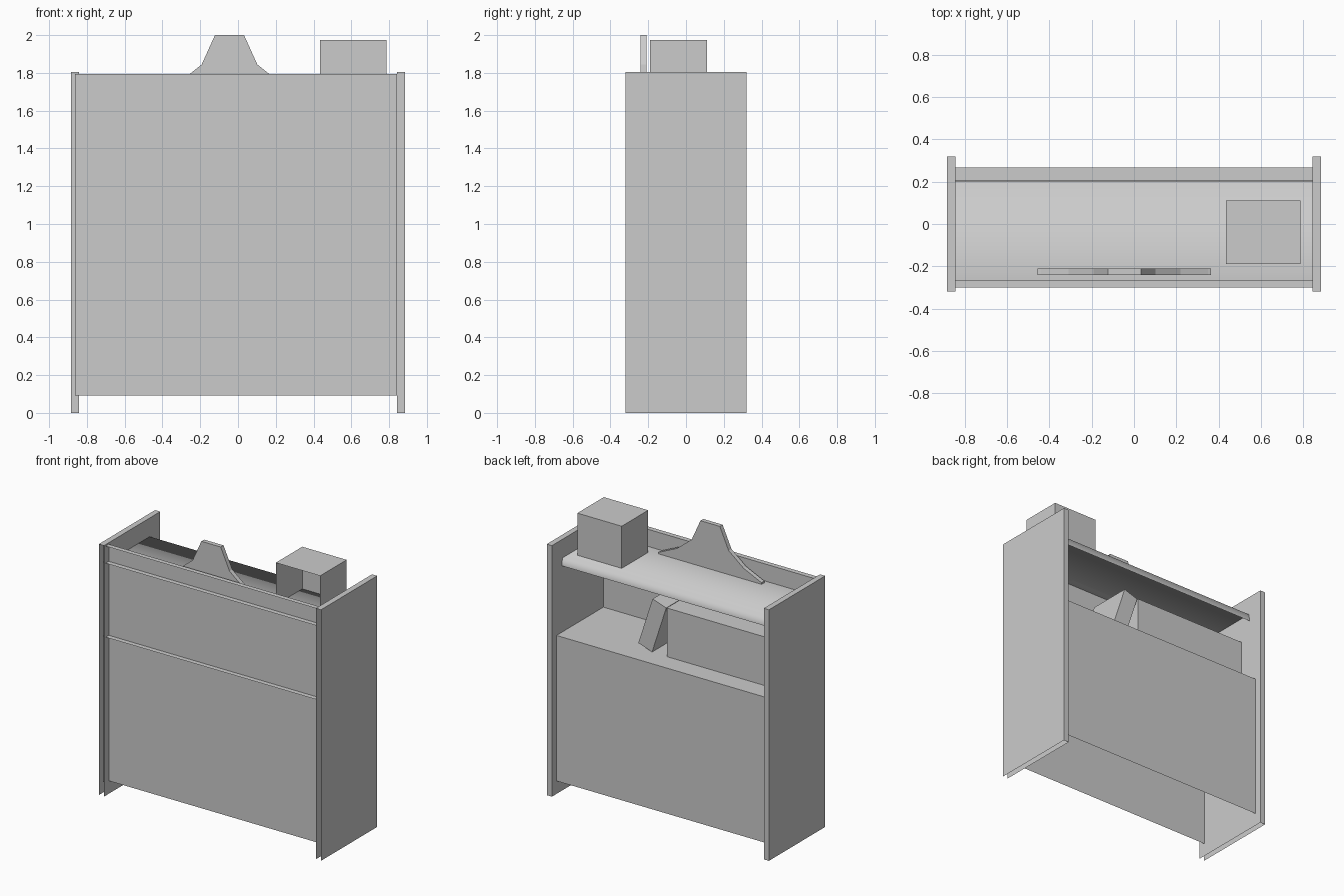
import bpy, bmesh
from math import radians
from mathutils import Matrix, Vector

cube = bpy.data.objects.get("Cube")
if cube:
    bpy.data.objects.remove(cube, do_unlink=True)

grey = bpy.data.materials.new("plain grey")
grey.use_nodes = True
grey.diffuse_color = (0.6, 0.6, 0.6, 1)
grey.node_tree.nodes["Principled BSDF"].inputs["Base Color"].default_value = (0.6, 0.6, 0.6, 1)

AXES = {"+x": (1, 0, 0), "-x": (-1, 0, 0), "-y": (0, -1, 0), "-z": (0, 0, -1)}
SHELL = ("-y", "-z")  # hollow parts are open to the front and below


def finish(name, bm):
    mesh = bpy.data.meshes.new(name)
    bm.to_mesh(mesh)
    bm.free()
    mesh.materials.append(grey)
    obj = bpy.data.objects.new(name, mesh)
    bpy.context.collection.objects.link(obj)
    return obj


def box(name, x, y, z, open_sides=SHELL):
    """Box from min/max pairs, with the listed sides left open."""
    bm = bmesh.new()
    bmesh.ops.create_cube(bm, size=1)
    spans = (x, y, z)
    bmesh.ops.scale(bm, vec=[b - a for a, b in spans], verts=bm.verts)
    bmesh.ops.translate(bm, vec=[(a + b) / 2 for a, b in spans], verts=bm.verts)
    bm.normal_update()
    gone = [f for f in bm.faces
            if any(f.normal.dot(Vector(AXES[s])) > 0.9 for s in open_sides)]
    bmesh.ops.delete(bm, geom=gone, context="FACES")
    return finish(name, bm)


INNER, OUTER = 0.843, 0.884
SPAN = (-INNER, INNER)
FRONT, FRONT_BACK, BACK = -0.301, -0.265, 0.268
BASE, WORKTOP, SHELF, FRONT_TOP = 0.093, 1.14, 1.672, 1.795

# Side panels
box("left_side_panel", (INNER, OUTER), (-0.32, 0.32), (0, 1.806))
box("right_side_panel", (-OUTER, -INNER), (-0.32, 0.32), (0, 1.806))

# Three stacked front boards, each with a ledge along its top
levels = [BASE, WORKTOP, SHELF, FRONT_TOP]
for label, low, high in zip(("lower", "middle", "top"), levels, levels[1:]):
    box(label + "_front_board", (-0.863, INNER), (FRONT, FRONT_BACK), (low, high))

# Worktop and back panel
box("worktop_and_back", SPAN, (FRONT_BACK, BACK), (BASE, WORKTOP),
    SHELL + ("-x", "+x"))

# Upper shelf sheet with a softly shaded back lip
bm = bmesh.new()
rows = [[bm.verts.new((x, y, z)) for x in SPAN]
        for y, z in ((FRONT_BACK, SHELF), (0.2, SHELF), (0.208, 1.618))]
for near, far in zip(rows, rows[1:]):
    bm.faces.new((near[0], near[1], far[1], far[0])).smooth = True
finish("upper_shelf", bm)

# Crate on the shelf
box("shelf_crate", (0.434, 0.787), (-0.19, 0.111), (SHELF, 1.975))

# Flared upright plate behind the front board
half = [(0.41, SHELF), (0.41, 1.685), (0.395, 1.69),
        (0.265, 1.75), (0.147, 1.845), (0.077, 2.0)]
outline = half + [(-x, z) for x, z in reversed(half)]
bm = bmesh.new()
plate = bm.faces.new([bm.verts.new((x - 0.045, -0.242, z)) for x, z in outline])
side = bmesh.ops.extrude_face_region(bm, geom=[plate])
bmesh.ops.translate(bm, vec=(0, 0.032, 0),
                    verts=[v for v in side["geom"] if isinstance(v, bmesh.types.BMVert)])
bmesh.ops.recalc_face_normals(bm, faces=bm.faces)
finish("flared_plate", bm)

# Long block on the worktop and a slab leaning on it
box("worktop_block", (-INNER, 0.067), (-0.2, 0.123), (WORKTOP, 1.49))
slab = box("leaning_slab", (0, 0.115), (-0.2, 0.12), (0, 0.365))
slab.data.transform(Matrix.Translation((0.186, 0, WORKTOP))
                    @ Matrix.Rotation(radians(-18), 4, "Y"))
